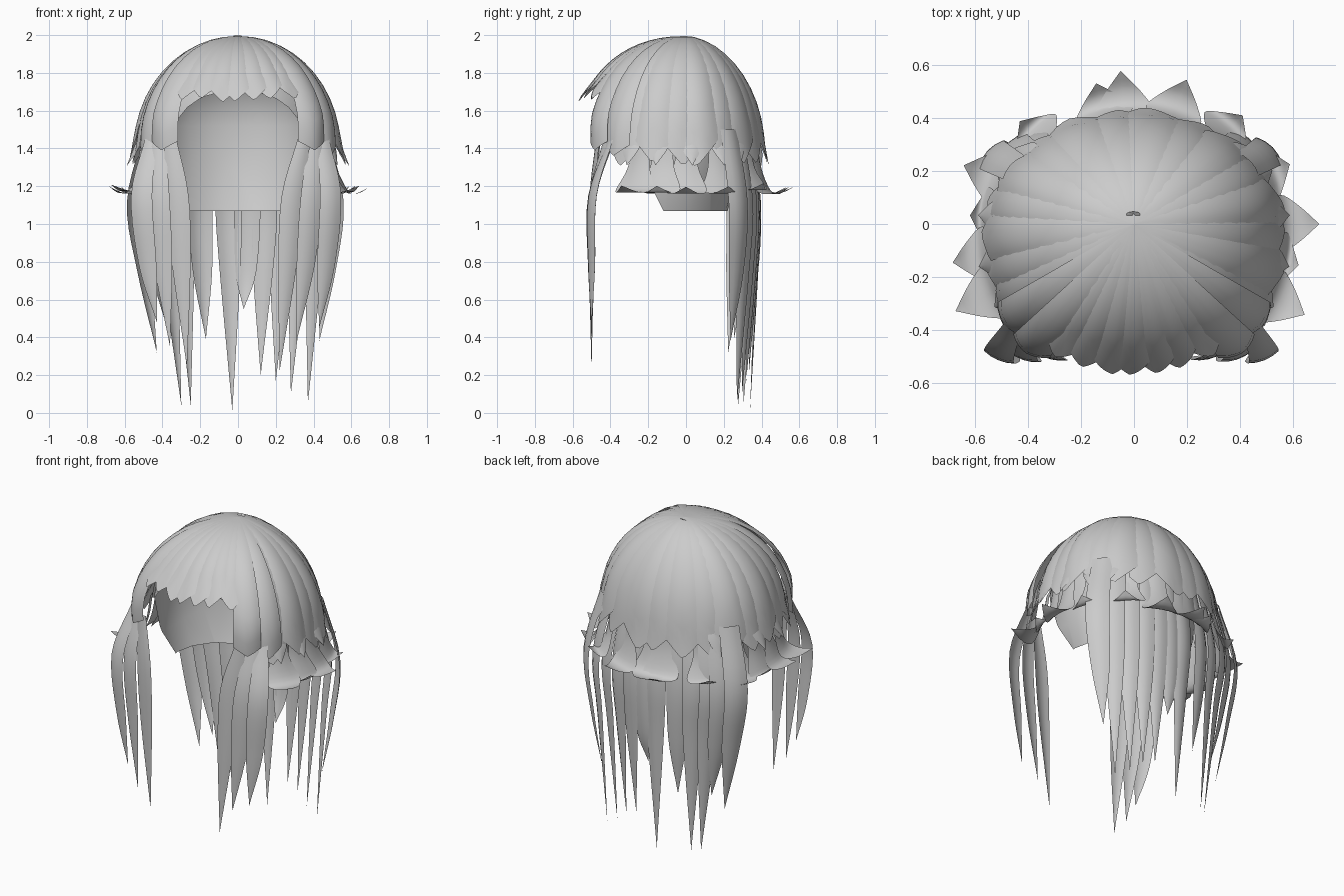
import bpy, bmesh, math, random
from mathutils import Vector, Matrix

random.seed(4)
cube = bpy.data.objects.get("Cube")
if cube:
    bpy.data.objects.remove(cube)

grey = bpy.data.materials.new("hair_grey")
grey.use_nodes = True
grey.diffuse_color = (0.6, 0.6, 0.6, 1)
grey.node_tree.nodes["Principled BSDF"].inputs["Base Color"].default_value = (0.6, 0.6, 0.6, 1)


def finish(name, bm):
    mesh = bpy.data.meshes.new(name)
    bm.to_mesh(mesh)
    bm.free()
    mesh.materials.append(grey)
    obj = bpy.data.objects.new(name, mesh)
    bpy.context.collection.objects.link(obj)
    bpy.ops.object.select_all(action='DESELECT')
    obj.select_set(True)
    bpy.context.view_layer.objects.active = obj
    bpy.ops.object.shade_smooth_by_angle(angle=math.radians(40))
    return obj


def sheet(bm, rows):
    """Skin a grid of points, welding collapsed tips."""
    grid = [[bm.verts.new(p) for p in row] for row in rows]
    for a, b in zip(grid, grid[1:]):
        for i in range(len(a) - 1):
            bm.faces.new((a[i], b[i], b[i + 1], a[i + 1]))
    bmesh.ops.remove_doubles(bm, verts=[v for r in grid for v in r], dist=0.0004)


def rim(az, scale=1.0):
    """Plan outline of the head of hair: squarer in front, rounder behind."""
    c, s = math.cos(az), math.sin(az)
    n = 2.25 - 0.25 * s
    k = (abs(c) ** n + abs(s) ** n) ** (-1 / n)
    return Vector((0.54 * c * k * scale, (-0.05 + 0.46 * s * k) * scale, 0))


def dome(az, u, scale=1.0):
    """Point on the dome: u = 0 crown, u = 1 widest level, beyond that the hem."""
    over = max(0, u - 1)
    t = min(u, 1) * math.pi / 2
    p = rim(az, scale) * (math.sin(t) ** (1 + 0.12 * math.sin(az)) + over * 0.35)
    p.z = 1.995 - 0.605 * (1 - math.cos(t)) - over * 0.94
    return p


def lock(bm, az, half, end, tip, scale, flare=0.03, lean=0.0):
    """Wedge of hair from the crown, bulging outward, with a pointed hem."""
    rows = []
    for j in range(13):
        f = j / 12
        row = []
        for i in range(9):
            s = i / 4 - 1
            u = (end + tip * (1 - abs(s - lean))) * f
            bulge = scale * (0.985 + 0.03 * (1 - s * s) + flare * max(0, f - 0.85) / 0.15)
            row.append(dome(az + half * s, u, bulge))
        rows.append(row)
    sheet(bm, rows)


def smooth_path(pts, n):
    """Catmull-Rom samples through the points."""
    pts = [Vector(p) for p in pts]
    pts = [2 * pts[0] - pts[1]] + pts + [2 * pts[-1] - pts[-2]]
    out = []
    for k in range(len(pts) - 3):
        a, b, c, d = pts[k:k + 4]
        for i in range(n):
            t = i / n
            out.append(0.5 * (2 * b + (c - a) * t + (2 * a - 5 * b + 4 * c - d) * t * t
                              + (3 * b - a - 3 * c + d) * t ** 3))
    return out + [pts[-2]]


def strand(bm, pts, widths, out, n=5, bulge=0.25):
    """Curved ribbon along a path, its back turned to the direction out."""
    path = smooth_path(pts, n)
    wide = [w.x for w in smooth_path([(w, 0, 0) for w in widths], n)]
    side = Vector((0, 0, 1)).cross(out).normalized()
    rows = []
    for p, w in zip(path, wide):
        w = max(w, 0)
        rows.append([p + side * w * s + out * w * bulge * (1 - s * s)
                     for s in (-1, -0.5, 0, 0.5, 1)])
    sheet(bm, rows)


deg = math.radians

# Fringe across the forehead
bm = bmesh.new()
for i in range(9):
    a = -37 + 9.25 * i
    lock(bm, deg(a - 90), deg(6.5), 0.64 + random.uniform(-0.01, 0.015), 0.07,
         1.07 + 0.1 * math.cos(deg(a * 2)), 0.03, random.uniform(-0.4, 0.4))
finish("fringe", bm)

# Rounded locks framing the face
bm = bmesh.new()
for sign in (-1, 1):
    lock(bm, deg(-90 + 39 * sign), deg(8), 0.95, 0.05, 1.14, -0.03)
    lock(bm, deg(-90 + 52 * sign), deg(9), 0.97, 0.06, 1.08, -0.01)
finish("face_locks", bm)

# Wedges over the sides and back, each with a pointed hem
bm = bmesh.new()
for i in range(16):
    a = -32 + 16.3 * i
    lock(bm, deg(a), deg(11), 0.97 + random.uniform(-0.02, 0.02), 0.11,
         0.995 + 0.015 * (i % 2), 0.02, random.uniform(-0.5, 0.5))
finish("crown_locks", bm)

# Small tips breaking out of the hem at the sides
bm = bmesh.new()
for sign in (-1, 1):
    for a, reach in ((-30, 1.08), (-12, 1.1), (10, 1.1), (30, 1.1), (42, 1.1)):
        az = deg(a) if sign > 0 else deg(180 - a)
        r = rim(az)
        out = r.normalized()
        strand(bm, [r * 0.93 + Vector((0, 0, 1.5)), r + Vector((0, 0, 1.41)),
                    r * reach + Vector((0, 0, 1.31))], [0.04, 0.055, 0], out, 4)
finish("hem_tips", bm)

# Bell-shaped locks that flip outward under the hem
bm = bmesh.new()
flips = [(0, 0.70), (-28, 0.73), (-14, 0.64), (21, 0.63), (45, 0.58), (70, 0.58), (95, 0.58),
         (105, 0.55), (138, 0.58), (161, 0.68), (192, 0.70), (206, 0.75), (177, 0.62)]
for a, reach in flips:
    az = deg(a)
    d = Vector((math.cos(az), math.sin(az), 0))
    r = rim(az).length
    low = 1.165 + random.uniform(-0.01, 0.015)
    path = [d * r * 0.9 + Vector((0, 0, 1.45)), d * r * 0.94 + Vector((0, 0, 1.3)),
            d * (r + 0.01) + Vector((0, 0, low + 0.02)), d * (r * 0.5 + reach * 0.5) + Vector((0, 0, low)),
            d * reach + Vector((0, 0, low + 0.035))]
    strand(bm, path, [0.05, 0.065, 0.11, 0.07, 0], d, 4, 0.15)
finish("flipped_locks", bm)

# Long strands down the back: x at the shoulder, x and z of the tip
bm = bmesh.new()
back = [(-0.54, -0.43, 0.32), (-0.46, -0.36, 0.4), (-0.40, -0.30, 0.04), (-0.30, -0.25, 0.04),
        (-0.20, -0.17, 0.39), (-0.05, -0.03, 0.01), (0.05, 0.03, 0.55), (0.14, 0.12, 0.2),
        (0.23, 0.20, 0.17), (0.33, 0.28, 0.1), (0.42, 0.37, 0.05), (0.51, 0.43, 0.38)]
for x, tx, tz in back:
    y = 0.39 - 0.4 * x * x
    out = Vector((x * 0.9, 0.45, 0)).normalized()
    strand(bm, [(x * 0.84, y - 0.06, 1.5), (x, y - 0.01, 1.12), (x * 0.6 + tx * 0.4, y - 0.02, 0.75),
                (tx, y - 0.05, tz)], [0.06, 0.07, 0.055, 0], out, 5)
finish("back_strands", bm)

# Long strands in front of the shoulders: x at root, shoulder and tip, z of tip
bm = bmesh.new()
front = [(-0.36, -0.32, -0.27, 0.24), (-0.42, -0.42, -0.36, 0.35), (-0.46, -0.51, -0.43, 0.48),
         (0.35, 0.29, 0.22, 0.22), (0.41, 0.39, 0.31, 0.38), (0.45, 0.49, 0.43, 0.45)]
for rx, x, tx, tz in front:
    out = Vector((x * 0.4, -0.5, 0)).normalized()
    strand(bm, [(rx, -0.46 + 0.7 * (abs(rx) - 0.36), 1.45), (x, -0.495, 1.15),
                (x * 0.6 + tx * 0.4, -0.5, 0.78), (tx, -0.5, tz)],
           [0.035, 0.06, 0.05, 0], out, 5, 0.2)
finish("front_strands", bm)

# Lining: half shell with its pole at the back, trimmed flat below
bm = bmesh.new()
bmesh.ops.create_uvsphere(bm, u_segments=16, v_segments=10, radius=1)
bmesh.ops.rotate(bm, verts=bm.verts, matrix=Matrix.Rotation(math.pi / 2, 3, 'X'))
for v in bm.verts:
    v.co = Vector((v.co.x * 0.45, v.co.y * 0.39 - 0.1, 1.52 + v.co.z * (0.4 if v.co.z > 0 else 0.8)))
for co, no in (((0, 0, 1.07), (0, 0, -1)), ((0, -0.12, 1.07), (0, -1, -0.5))):
    bmesh.ops.bisect_plane(bm, geom=bm.verts[:] + bm.edges[:] + bm.faces[:],
                           plane_co=co, plane_no=no, clear_outer=True)
finish("inner_cap", bm)

# Tiny curl at the crown
bm = bmesh.new()
strand(bm, [(-0.02, 0, 1.97), (-0.015, 0.04, 1.995), (0.01, 0.04, 1.995), (0.015, 0, 1.97)],
       [0.01, 0.012, 0.012, 0], Vector((0, 0.6, 0.8)), 4)
finish("crown_curl", bm)
